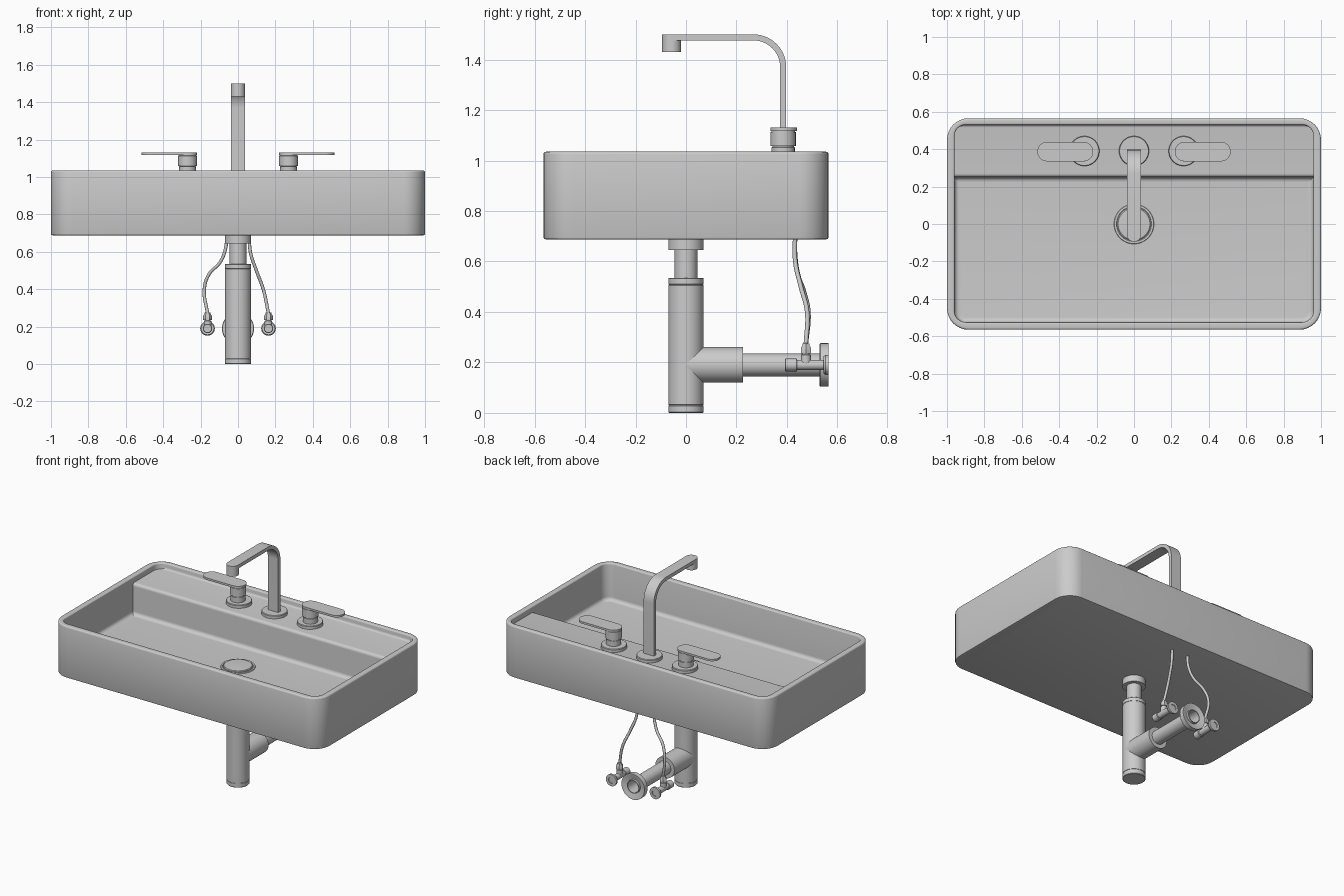
import bpy, bmesh
from math import sin, cos, pi, radians
from mathutils import Vector, Matrix

if "Cube" in bpy.data.objects:
    bpy.data.objects.remove(bpy.data.objects["Cube"])


def finish(name, bm, angle=35):
    bmesh.ops.remove_doubles(bm, verts=bm.verts, dist=1e-5)
    bmesh.ops.recalc_face_normals(bm, faces=bm.faces)
    me = bpy.data.meshes.new(name)
    bm.to_mesh(me)
    bm.free()
    me.shade_smooth()
    me.set_sharp_from_angle(angle=radians(angle))
    ob = bpy.data.objects.new(name, me)
    bpy.context.collection.objects.link(ob)
    return ob


def loft(name, rings, cap_start=True, cap_end=True):
    bm = bmesh.new()
    loops = [[bm.verts.new(p) for p in ring] for ring in rings]
    n = len(loops[0])
    for a, b in zip(loops, loops[1:]):
        for i in range(n):
            bm.faces.new((a[i], a[(i + 1) % n], b[(i + 1) % n], b[i]))
    if cap_start:
        bm.faces.new(loops[0])
    if cap_end:
        bm.faces.new(loops[-1])
    return finish(name, bm)


def lathe(name, profile, loc, axis='Z', n=48, closed=False):
    """Revolve (radius, height) points about Z or Y through loc."""
    m = Matrix.Translation(loc)
    if axis == 'Y':
        m = m @ Matrix.Rotation(-pi / 2, 4, 'X')
    prof = profile + profile[:1] if closed else profile
    rings = [[m @ Vector((r * cos(2 * pi * i / n), r * sin(2 * pi * i / n), h))
              for i in range(n)] for r, h in prof]
    return loft(name, rings, not closed, not closed)


def arc(cx, cy, r, a0, a1, n=8):
    return [(cx + r * cos(radians(a0 + (a1 - a0) * i / n)),
             cy + r * sin(radians(a0 + (a1 - a0) * i / n))) for i in range(n + 1)]


def rounded_rect(x, y0, y1, r, z):
    pts = (arc(x - r, y1 - r, r, 0, 90) + arc(r - x, y1 - r, r, 90, 180)
           + arc(r - x, y0 + r, r, 180, 270) + arc(x - r, y0 + r, r, 270, 360))
    return [(px, py, z) for px, py in pts]


def inset(d, z):
    return rounded_rect(1 - d, -0.565 + d, 0.565 - d, 0.115 - d, z)


def inner(d, z):
    return rounded_rect(0.96 - d, -0.525 + d, 0.53 - d, 0.06 - d * 0.9, z)


# Basin shell: outer wall, rounded rim, inner wall, filleted floor
FLOOR, DECK = 0.785, 0.995
rings = [inset(0.008, 0.688), inset(0.002, 0.690), inset(0, 0.696)]
rings += [inset(0.01 - 0.01 * cos(a), 1.025 + 0.01 * sin(a)) for a in (0, pi / 6, pi / 3, pi / 2)]
rings += [inner(-0.008 + 0.008 * sin(a), 1.027 + 0.008 * cos(a)) for a in (0, pi / 6, pi / 3, pi / 2)]
rings += [inner(0.025 - 0.025 * cos(a), FLOOR + 0.025 - 0.025 * sin(a))
          for a in [i * pi / 12 for i in range(7)]]
loft("basin", rings)

# Tap deck at the back of the basin
section = ([(0.53, DECK + 0.014)] + arc(0.516, DECK + 0.014, 0.014, 0, -90, 4)[1:]
           + arc(0.27, DECK - 0.02, 0.02, 90, 180)
           + arc(0.225, FLOOR + 0.025, 0.025, 0, -90)
           + [(0.225, FLOOR - 0.01), (0.53, FLOOR - 0.01)])
loft("tap_deck", [[(x, y, z) for y, z in section] for x in (-0.961, 0.961)])

# Drain cover in the bowl
lathe("drain_ring", [(0.107, 0), (0.105, 0.004), (0.094, 0.004), (0.092, 0.0)],
      (0, 0, FLOOR))
lathe("drain_cover", [(0.09, 0), (0.09, 0.007), (0.085, 0.011), (0.045, 0.013), (0.01, 0.014)],
      (0, 0, FLOOR))

# Spout: flat ribbon with a bent corner, round outlet and base flange
outer = [(0.397, DECK)] + arc(0.267, 1.37, 0.13, 0, 90, 14) + [(-0.057, 1.50)]
inside = [(-0.057, 1.476)] + arc(0.267, 1.37, 0.106, 90, 0, 14) + [(0.373, DECK)]
loft("spout", [[(x, y, z) for y, z in outer + inside] for x in (-0.038, 0.038)])
lathe("spout_outlet", [(0.03, 0.008), (0.033, 0), (0.038, 0), (0.038, 0.07)], (0, -0.057, 1.43))
flange = [(0.08, 0), (0.08, 0.018), (0.077, 0.022), (0.02, 0.022)]
lathe("spout_flange", flange, (0, 0.39, DECK))

# Waste: collar, tailpipe, bottle trap
lathe("waste_collar", [(0.07, 0), (0.07, 0.05)], (0, 0, 0.645))
lathe("tailpipe", [(0.045, 0), (0.045, 0.14)], (0, 0, 0.52))
lathe("bottle_trap", [(0.067, 0), (0.07, 0.003), (0.07, 0.028), (0.068, 0.029), (0.068, 0.032),
                      (0.07, 0.033), (0.07, 0.505), (0.068, 0.506), (0.068, 0.509),
                      (0.07, 0.51), (0.07, 0.532), (0.067, 0.535)], (0, 0, 0))

# Waste outlet to the wall
lathe("trap_branch", [(0.0705, 0), (0.0705, 0.225)], (0, 0, 0.19), 'Y')
lathe("wall_pipe", [(0.045, 0.2), (0.045, 0.565), (0.04, 0.565), (0.04, 0.2)],
      (0, 0, 0.19), 'Y', closed=True)
lathe("wall_escutcheon", [(0.045, 0.53), (0.083, 0.53), (0.086, 0.533), (0.086, 0.565),
                          (0.078, 0.565), (0.05, 0.55), (0.045, 0.55)],
      (0, 0, 0.19), 'Y', closed=True)

# Hose paths, (x, y, z) from the basin down to each valve
hoses = {
    "left": [(-0.06, 0.432, 0.70), (-0.066, 0.433, 0.62), (-0.095, 0.445, 0.545),
             (-0.155, 0.468, 0.48), (-0.18, 0.485, 0.40), (-0.163, 0.475, 0.27)],
    "right": [(0.06, 0.432, 0.70), (0.066, 0.433, 0.60), (0.098, 0.455, 0.50),
              (0.135, 0.48, 0.40), (0.163, 0.475, 0.27)],
}

for s, side in ((-1, "left"), (1, "right")):
    # Tap handles
    x = s * 0.27
    lathe(side + "_handle_flange", flange, (s * 0.265, 0.39, DECK))
    lathe(side + "_handle_body", [(0.046, 0.01), (0.046, 0.057), (0.043, 0.058), (0.043, 0.062),
                                  (0.05, 0.063), (0.05, 0.118), (0.047, 0.119), (0.047, 0.124)],
          (x, 0.385, DECK))
    plan = arc(0.465, 0.387, 0.052, -90, 90, 16) + arc(0.27, 0.387, 0.052, 90, 270, 16)
    loft(side + "_handle_lever", [[(s * px, py, z) for px, py in plan] for z in (1.117, 1.13)])

    # Wall valves
    v = (s * 0.163, 0, 0.19)
    lathe(side + "_valve_body", [(0.02, 0.43), (0.02, 0.56)], v, 'Y', 24)
    lathe(side + "_valve_knob", [(0.022, 0.392), (0.025, 0.395), (0.025, 0.437), (0.022, 0.44)], v, 'Y', 24)
    lathe(side + "_valve_escutcheon", [(0.02, 0.545), (0.034, 0.545), (0.039, 0.552), (0.039, 0.565),
                                       (0.02, 0.565)], v, 'Y', 32, True)
    lathe(side + "_valve_riser", [(0.02, 0), (0.02, 0.04), (0.015, 0.042), (0.015, 0.05)],
          (v[0], 0.475, 0.19), n=24)
    lathe(side + "_valve_nut", [(0.023, 0), (0.023, 0.022), (0.016, 0.032), (0.016, 0.038), (0.01, 0.04)],
          (v[0], 0.475, 0.236), n=6)

    # Flexible supply hose
    cu = bpy.data.curves.new(side + "_hose", 'CURVE')
    cu.dimensions = '3D'
    cu.bevel_depth, cu.bevel_resolution = 0.009, 3
    cu.use_fill_caps = True
    sp = cu.splines.new('BEZIER')
    sp.bezier_points.add(len(hoses[side]) - 1)
    for bp, co in zip(sp.bezier_points, hoses[side]):
        bp.co = co
        bp.handle_left_type = bp.handle_right_type = 'AUTO'
    bpy.context.collection.objects.link(bpy.data.objects.new(side + "_hose", cu))
